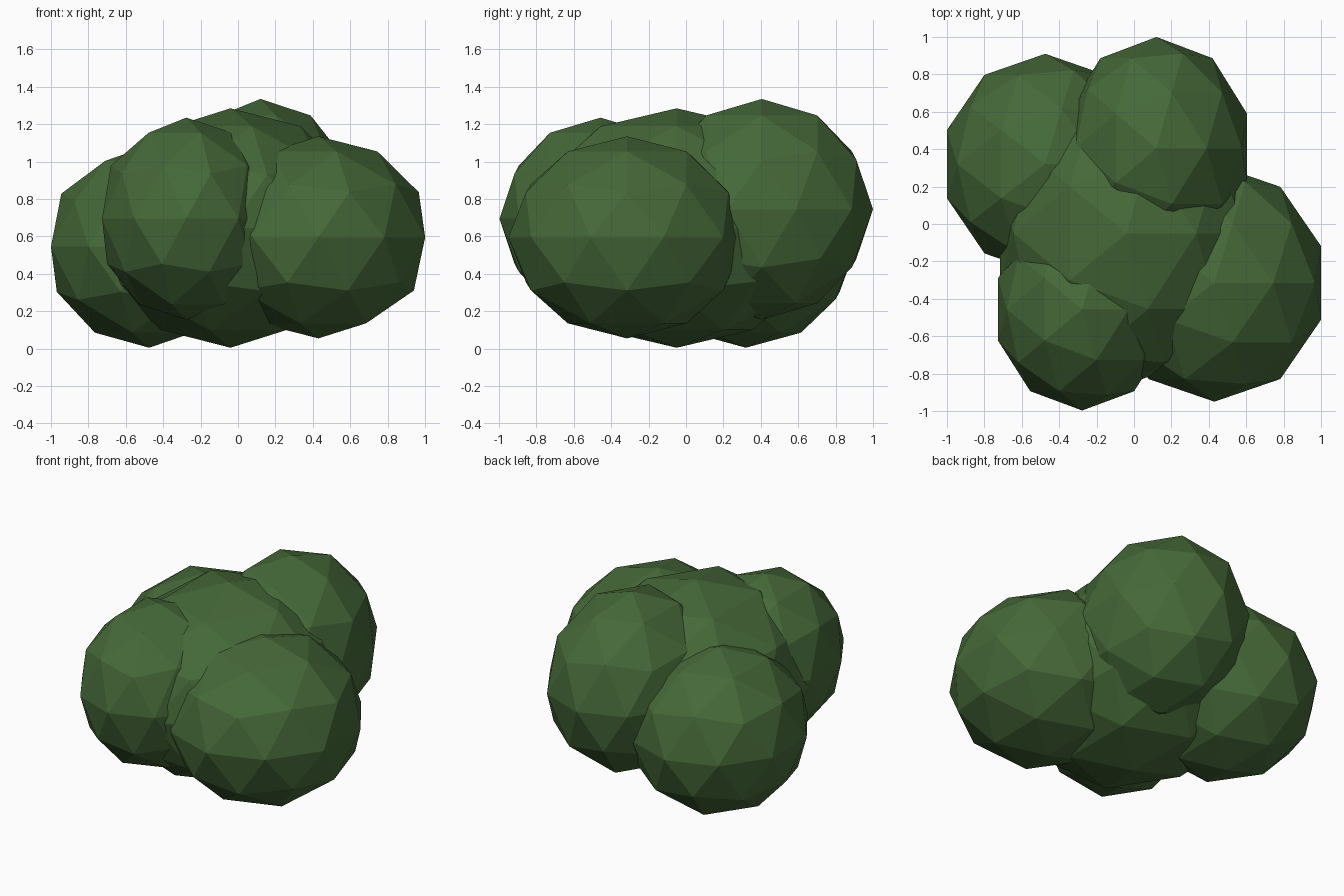
import bpy

if "Cube" in bpy.data.objects:
    bpy.data.objects.remove(bpy.data.objects["Cube"])

# Single foliage colour
leaf = bpy.data.materials.new("leaf_green")
leaf.diffuse_color = (0.06, 0.14, 0.04, 1)
leaf.use_nodes = True
leaf.node_tree.nodes["Principled BSDF"].inputs["Base Color"].default_value = leaf.diffuse_color

# Leaf clumps: name, centre, radii
clumps = [
    ("centre_clump", (-0.04, -0.05, 0.645), (0.71, 0.81, 0.64)),
    ("right_clump", (0.43, -0.315, 0.595), (0.60, 0.635, 0.54)),
    ("back_clump", (0.12, 0.405, 0.745), (0.51, 0.595, 0.59)),
    ("left_clump", (-0.475, 0.32, 0.545), (0.552, 0.59, 0.54)),
    ("front_clump", (-0.277, -0.457, 0.695), (0.473, 0.54, 0.54)),
]

# Each clump is a faceted, stretched icosphere
for name, centre, radii in clumps:
    bpy.ops.mesh.primitive_ico_sphere_add(subdivisions=2, radius=1, location=centre)
    clump = bpy.context.object
    clump.name = name
    clump.scale = radii
    bpy.ops.object.transform_apply(location=False, rotation=False, scale=True)
    bpy.ops.object.shade_flat()
    clump.data.materials.append(leaf)
